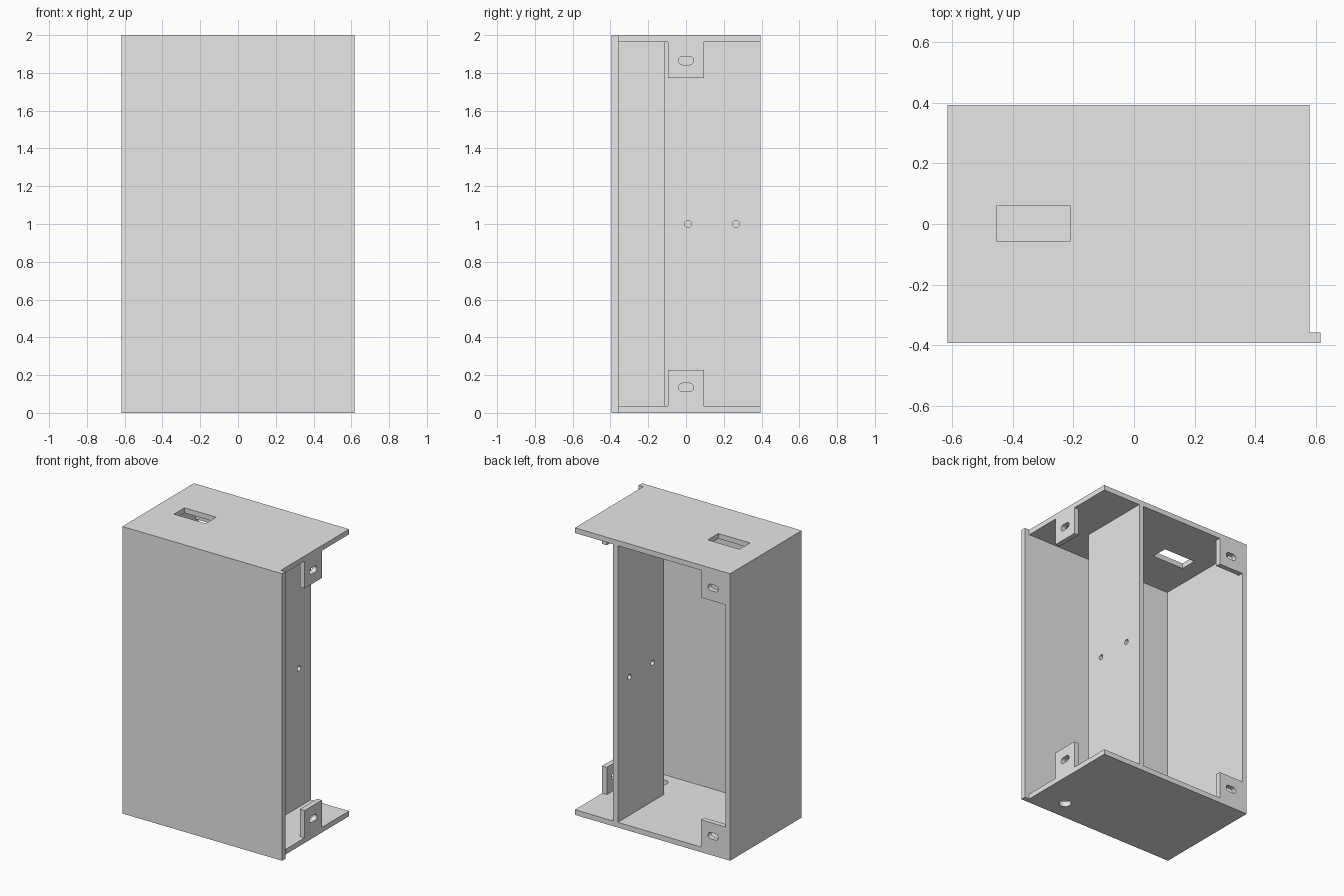
import bpy
import bmesh
from math import cos, sin, pi
from mathutils import Vector

default = bpy.data.objects.get("Cube")
if default:
    bpy.data.objects.remove(default, do_unlink=True)

# One plain grey for the whole enclosure
grey = bpy.data.materials.new("plain grey")
grey.use_nodes = True
colour = (0.8, 0.8, 0.8, 1)
grey.diffuse_color = colour
grey.node_tree.nodes["Principled BSDF"].inputs["Base Color"].default_value = colour

# Overall limits: wall thickness, side, plate end, depth, height
T, W, P, D, H = 0.036, 0.616, 0.58, 0.394, 2.0


def add_object(name, bm):
    bmesh.ops.recalc_face_normals(bm, faces=bm.faces)
    mesh = bpy.data.meshes.new(name)
    bm.to_mesh(mesh)
    bm.free()
    mesh.materials.append(grey)
    obj = bpy.data.objects.new(name, mesh)
    bpy.context.collection.objects.link(obj)
    return obj


def box(name, x, y, z):
    """Box between the given (low, high) limits on each axis."""
    bm = bmesh.new()
    bmesh.ops.create_cube(bm, size=1)
    for v in bm.verts:
        v.co = [(lo + hi) / 2 + c * (hi - lo) for c, (lo, hi) in zip(v.co, (x, y, z))]
    return add_object(name, bm)


def slot(centre, along, up, radius, straight=0):
    """Cutter with a round-ended outline; no straight part gives a round hole."""
    along, up, centre = Vector(along), Vector(up), Vector(centre)
    through = along.cross(up) * T * 2
    bm = bmesh.new()
    ring = []
    for end in (1, -1):
        for i in range(13 if straight else 12):
            a = pi * i / 12 - pi / 2
            offset = along * (radius * cos(a) + straight / 2) + up * radius * sin(a)
            ring.append(bm.verts.new(centre + end * offset - through / 2))
    face = bm.faces.new(ring)
    new = bmesh.ops.extrude_face_region(bm, geom=[face])["geom"]
    bmesh.ops.translate(bm, vec=through, verts=[g for g in new if isinstance(g, bmesh.types.BMVert)])
    return add_object("cutter", bm)


def cut(obj, *cutters):
    """Subtract the cutters, bake the result and remove them."""
    for cutter in cutters:
        cutter.hide_render = True
        mod = obj.modifiers.new("hole", "BOOLEAN")
        mod.operation, mod.solver, mod.object = "DIFFERENCE", "EXACT", cutter
    graph = bpy.context.evaluated_depsgraph_get()
    mesh = bpy.data.meshes.new_from_object(obj.evaluated_get(graph))
    obj.modifiers.clear()
    obj.data = mesh
    for cutter in cutters:
        bpy.data.objects.remove(cutter, do_unlink=True)


X, Y, Z = (1, 0, 0), (0, 1, 0), (0, 0, 1)
inside = (T, H - T)

# Outer shell: front, closed side, top and bottom
box("front_panel", (-W, W), (-D, T - D), (0, H))
box("side_wall", (-W, T - W), (T - D, D), inside)
top = box("top_plate", (-W, P), (T - D, D), (H - T, H))
bottom = box("bottom_plate", (-W, P), (T - D, D), (0, T))

# Rectangular window in the top, round cable hole in the bottom
cut(top, box("cutter", (-0.455, -0.21), (-0.056, 0.06), (H - 2 * T, H + T)))
cut(bottom, slot((0.366, -0.255, T / 2), X, Y, 0.04))

# Inner divider with two screw holes
divider = box("divider", (0.25, 0.25 + T), (-0.117, D), inside)
cut(divider, *[slot((0.25 + T / 2, y, 1), Y, Z, 0.018) for y in (0.01, 0.265)])

# Slotted mounting tabs at the open side and open back, top and bottom
tab = 0.19
for level, z, mid in (("upper", (H - T - tab, H - T), 1.865),
                      ("lower", (T, T + tab), 0.135)):
    side_tab = box(level + "_side_tab", (P - T, P), (-tab / 2, tab / 2), z)
    cut(side_tab, slot((P - T / 2, 0, mid), Y, Z, 0.022, 0.036))
    back_tab = box(level + "_back_tab", (T - W, T - W + tab), (D - T, D), z)
    cut(back_tab, slot((T - W + tab / 2, D - T / 2, mid), X, Z, 0.022, 0.036))
